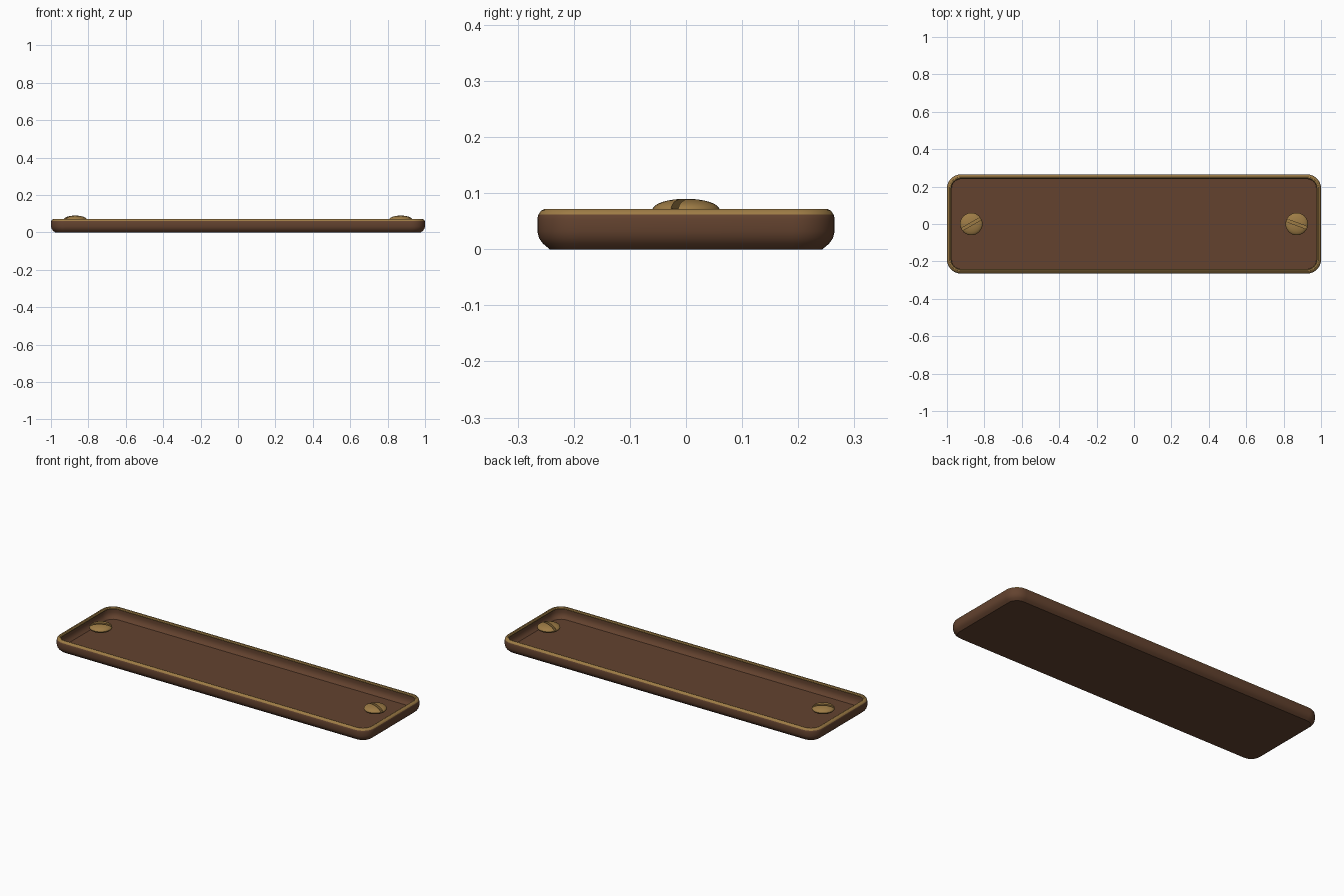
import bpy, bmesh, math
from mathutils import Matrix

cube = bpy.data.objects.get("Cube")
if cube:
    bpy.data.objects.remove(cube, do_unlink=True)


def material(name, rgb):
    m = bpy.data.materials.new(name)
    m.use_nodes = True
    m.diffuse_color = (*rgb, 1)
    m.node_tree.nodes["Principled BSDF"].inputs["Base Color"].default_value = (*rgb, 1)
    return m


brown = material("brown", (0.125, 0.055, 0.028))
brass = material("brass", (0.34, 0.20, 0.06))


def finish(bm, name, mats):
    bmesh.ops.recalc_face_normals(bm, faces=bm.faces)
    mesh = bpy.data.meshes.new(name)
    bm.to_mesh(mesh)
    bm.free()
    obj = bpy.data.objects.new(name, mesh)
    bpy.context.collection.objects.link(obj)
    for m in mats:
        mesh.materials.append(m)
    return obj


def smooth(obj):
    bpy.ops.object.select_all(action='DESELECT')
    obj.select_set(True)
    bpy.context.view_layer.objects.active = obj
    bpy.ops.object.shade_smooth_by_angle(angle=math.radians(32))


HALF_X, HALF_Y, CORNER, STEPS = 1.0, 0.265, 0.075, 8


def rounded_ring(bm, inset, z):
    r = CORNER - inset
    ring = []
    for q, (sx, sy) in enumerate([(1, 1), (-1, 1), (-1, -1), (1, -1)]):
        for i in range(STEPS + 1):
            a = math.pi / 2 * (q + i / STEPS)
            ring.append(bm.verts.new((sx * (HALF_X - CORNER) + r * math.cos(a),
                                      sy * (HALF_Y - CORNER) + r * math.sin(a), z)))
    return ring


# Tray: thin hollow shell with a brass lip and a deep floor (inset, height)
profile = [(0.022, 0), (0.010, 0.010), (0.003, 0.020), (0, 0.032), (0, 0.054),
           (0.002, 0.062), (0.007, 0.069), (0.014, 0.072), (0.020, 0.071),
           (0.024, 0.066), (0.024, 0.060), (0.008, 0.058), (0.006, 0.035),
           (0.009, 0.022), (0.015, 0.012), (0.025, 0.004)]
bm = bmesh.new()
rings = [rounded_ring(bm, d, z) for d, z in profile]
for k, (low, high) in enumerate(zip(rings, rings[1:])):
    for i in range(len(low)):
        j = (i + 1) % len(low)
        face = bm.faces.new((low[i], low[j], high[j], high[i]))
        face.material_index = 1 if 5 <= k <= 9 else 0
bm.faces.new(rings[0])
bm.faces.new(rings[-1])
smooth(finish(bm, "plaque_tray", [brown, brass]))


# Slotted screw heads, shaped as flattened domes
def screw(name, x, turn):
    bm = bmesh.new()
    bmesh.ops.create_uvsphere(bm, u_segments=32, v_segments=16, radius=1)
    bmesh.ops.transform(bm, verts=bm.verts,
                        matrix=Matrix.Translation((x, 0, 0.07)) @ Matrix.Diagonal((0.06, 0.06, 0.02, 1)))
    head = finish(bm, name + "_head", [brass])

    bm = bmesh.new()
    bmesh.ops.create_cube(bm, size=1)
    bmesh.ops.transform(bm, verts=bm.verts,
                        matrix=Matrix.Translation((x, 0, 0.098))
                        @ Matrix.Rotation(math.radians(turn), 4, 'Z')
                        @ Matrix.Diagonal((0.2, 0.014, 0.05, 1)))
    cutter = finish(bm, name + "_slot_cutter", [brass])
    cutter.hide_render = True
    mod = head.modifiers.new("slot", 'BOOLEAN')
    mod.operation = 'DIFFERENCE'
    mod.solver = 'EXACT'
    mod.object = cutter
    bpy.context.view_layer.objects.active = head
    bpy.ops.object.modifier_apply(modifier=mod.name)
    bpy.data.objects.remove(cutter, do_unlink=True)
    smooth(head)


screw("left_screw", 0.87, -20)
screw("right_screw", -0.87, 30)
